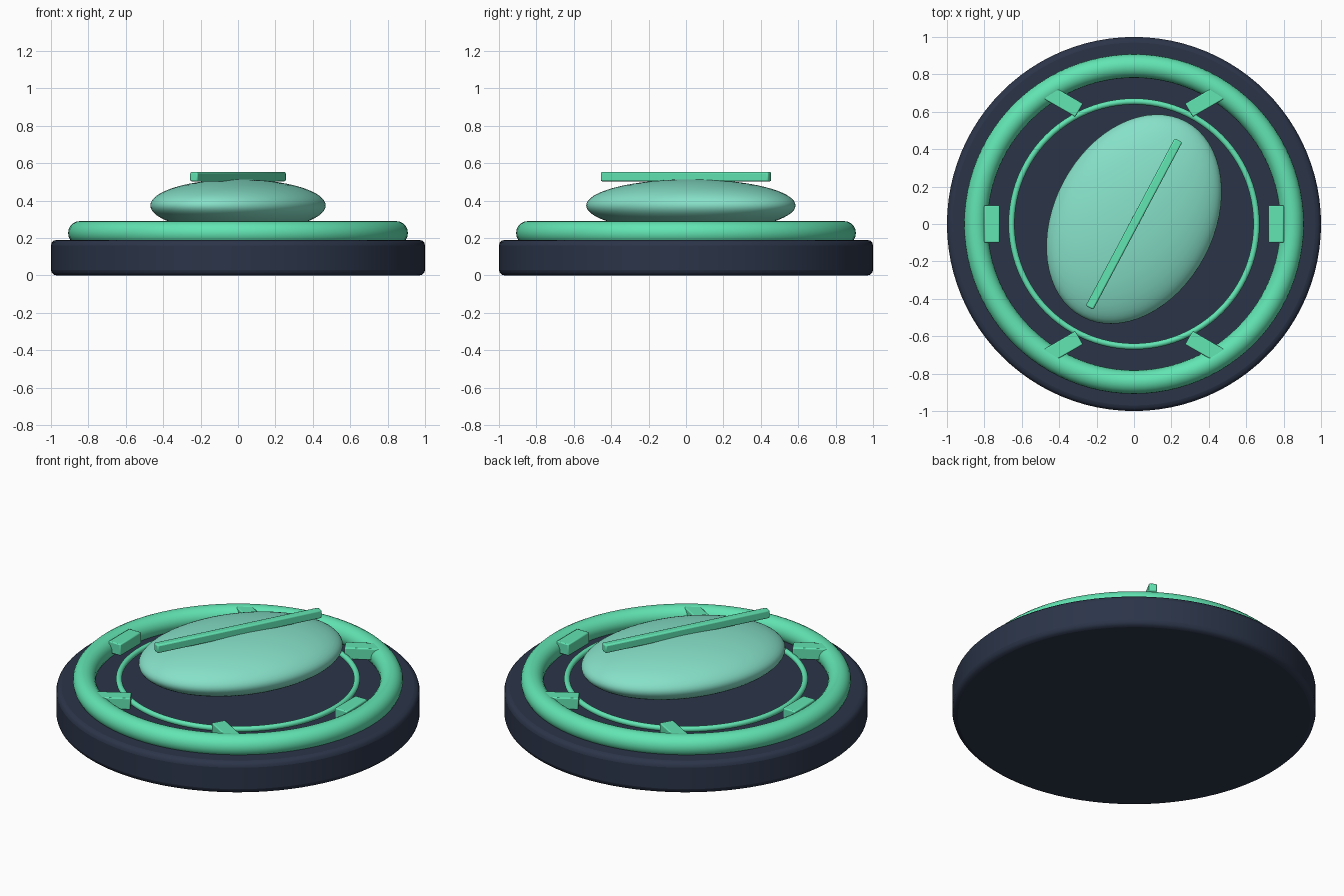
import bpy, math

if "Cube" in bpy.data.objects:
    bpy.data.objects.remove(bpy.data.objects["Cube"])


def material(name, rgb):
    m = bpy.data.materials.new(name)
    m.diffuse_color = (*rgb, 1.0)
    m.use_nodes = True
    m.node_tree.nodes["Principled BSDF"].inputs["Base Color"].default_value = m.diffuse_color
    return m


NAVY = material("dark_navy", (0.024, 0.035, 0.066))
GREEN = material("mint_green", (0.122, 0.78, 0.45))
PALE = material("pale_mint", (0.24, 0.75, 0.58))


def finish(name, mat, bevel=0.0, segments=3):
    ob = bpy.context.object
    ob.name = name
    ob.data.materials.append(mat)
    if bevel:
        mod = ob.modifiers.new("rounded_edges", "BEVEL")
        mod.width = bevel
        mod.segments = segments
        mod.limit_method = "ANGLE"
    bpy.ops.object.shade_smooth_by_angle(angle=math.radians(35))
    return ob


def ring(name, major, minor, z, mat):
    bpy.ops.mesh.primitive_torus_add(major_radius=major, minor_radius=minor, major_segments=96,
                                     minor_segments=20, location=(0, 0, z))
    return finish(name, mat)


def box(name, size, loc, angle, mat, bevel):
    bpy.ops.mesh.primitive_cube_add(size=1, location=loc, rotation=(0, 0, angle))
    ob = bpy.context.object
    ob.scale = size
    bpy.ops.object.transform_apply(location=False, rotation=False, scale=True)
    return finish(name, mat, bevel, 2)


# Round base with softened edges
bpy.ops.mesh.primitive_cylinder_add(vertices=96, radius=1, depth=0.19, location=(0, 0, 0.095))
finish("base", NAVY, 0.03)

# Thick rim ring and thin inner ring
ring("rim_ring", 0.845, 0.0635, 0.227, GREEN)
ring("inner_ring", 0.655, 0.0165, 0.234, GREEN)

# Six marker blocks, turned against their angle around the face
for i in range(6):
    a = i * math.pi / 3
    box(f"marker_{i + 1}", (0.082, 0.2, 0.07),
        (0.76 * math.cos(a), 0.76 * math.sin(a), 0.252), -a, GREEN, 0.006)

# Flattened oval dome in the middle
bpy.ops.mesh.primitive_uv_sphere_add(segments=64, ring_count=32, radius=1,
                                     location=(0, 0.026, 0.374), rotation=(0, 0, math.radians(62)))
bpy.context.object.scale = (0.592, 0.428, 0.14)
bpy.ops.object.transform_apply(location=False, rotation=False, scale=True)
finish("oval_dome", PALE)

# Slim bar lying across the dome
box("cross_bar", (1.015, 0.046, 0.05), (0, 0, 0.528), math.radians(62), GREEN, 0.008)
